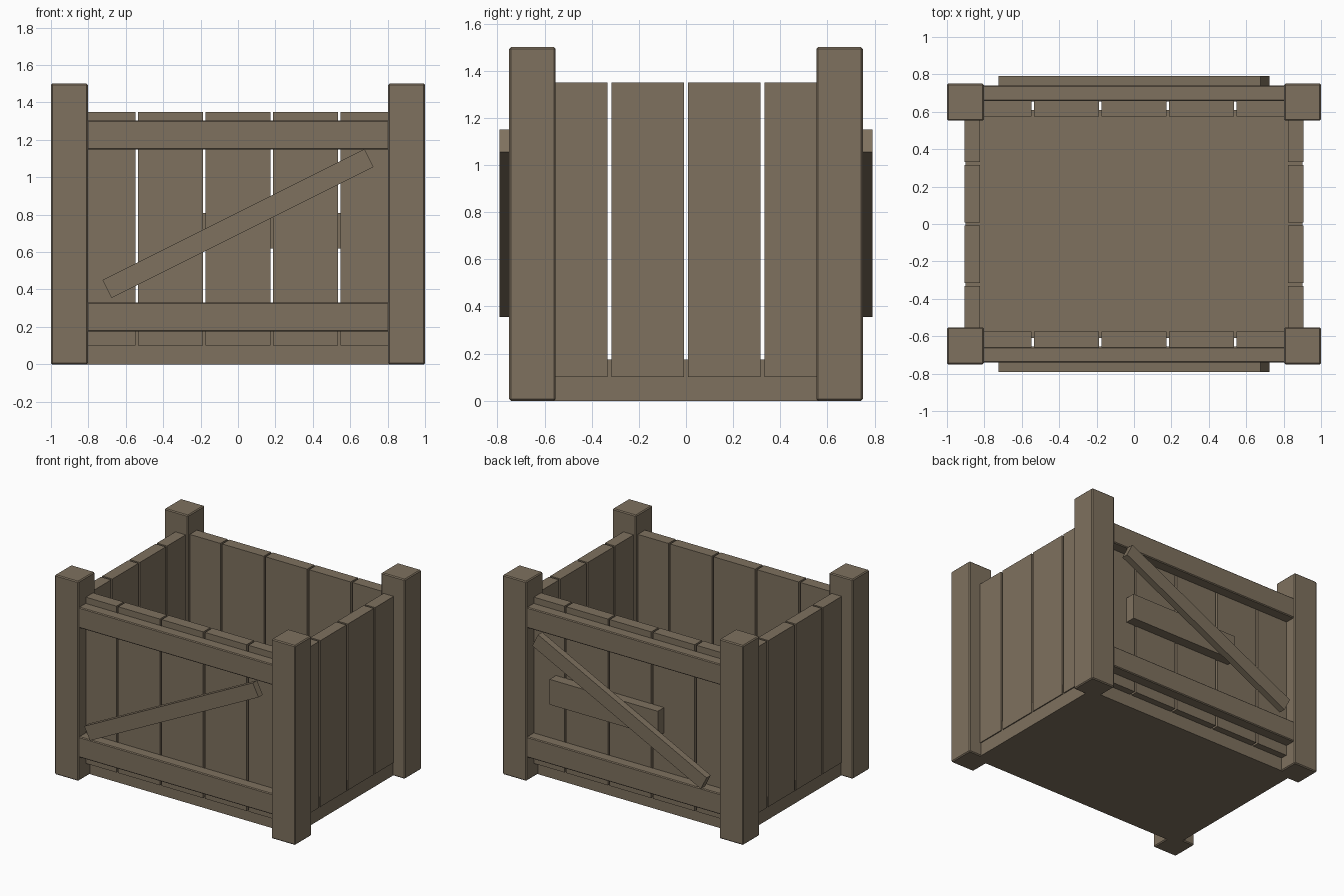
import bpy
import math

if "Cube" in bpy.data.objects:
    bpy.data.objects.remove(bpy.data.objects["Cube"])

wood = bpy.data.materials.new("weathered brown wood")
wood.diffuse_color = (0.21, 0.165, 0.113, 1)
wood.use_nodes = True
wood.node_tree.nodes["Principled BSDF"].inputs["Base Color"].default_value = wood.diffuse_color


def box(name, center, size, bevel=0.0, tilt=0.0):
    """Box of full size `size`, tilted about the y axis."""
    bpy.ops.mesh.primitive_cube_add(size=1, location=center, rotation=(0, -tilt, 0))
    ob = bpy.context.object
    ob.name = name
    ob.scale = size
    bpy.ops.object.transform_apply(location=False, rotation=False, scale=True)
    ob.data.materials.append(wood)
    if bevel:
        m = ob.modifiers.new("soft edges", "BEVEL")
        m.width = bevel
        m.segments = 1
    return ob


# Floor slab
box("floor", (0, 0, 0.088), (1.80, 1.22, 0.176))

# Corner posts
for sx in (-1, 1):
    for sy in (-1, 1):
        box("corner_post", (sx * 0.9015, sy * 0.6515, 0.75), (0.197, 0.197, 1.5), 0.007)

# Front and back walls: five planks, two rails and a diagonal brace each
for sy, side in ((-1, "front"), (1, "back")):
    for i in range(-2, 3):
        box(side + "_plank", (i * 0.361, sy * 0.6175, 0.725), (0.346, 0.085, 1.25))
    for z, part in ((0.253, "lower"), (1.226, "upper")):
        box(f"{side}_{part}_rail", (0, sy * 0.698, z), (1.62, 0.084, 0.155), 0.006)
    box(side + "_brace", (0, sy * 0.766, 0.753), (1.567, 0.05, 0.107),
        tilt=math.atan2(0.7, 1.4))

# Side walls: four planks each
for sx, side in ((-1, "left"), (1, "right")):
    for i in range(4):
        box(side + "_plank", (sx * 0.865, (i - 1.5) * 0.3245, 0.725), (0.085, 0.309, 1.25))

# Repair board behind the back brace
box("back_patch_board", (0.17, 0.695, 0.715), (0.9, 0.08, 0.19))
